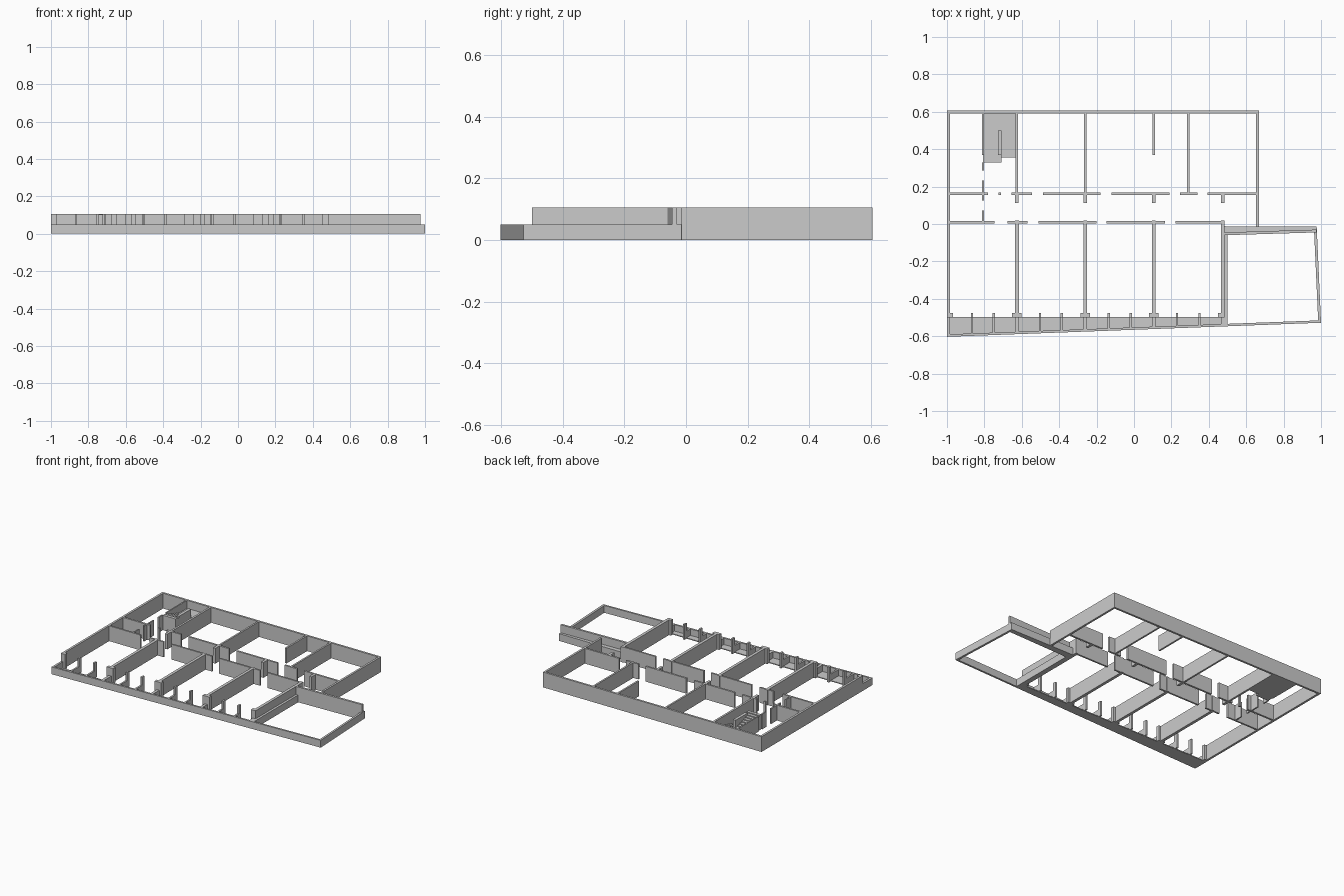
import bpy, bmesh

H = 0.105    # full wall height
LOW = 0.05   # parapet height


def prism(name, pts, z0=0.0, z1=H):
    """Extrude a plan outline (counter-clockwise) from z0 to z1."""
    bm = bmesh.new()
    face = bm.faces.new([bm.verts.new((x, y, z0)) for x, y in pts])
    ext = bmesh.ops.extrude_face_region(bm, geom=[face])
    top = [v for v in ext["geom"] if isinstance(v, bmesh.types.BMVert)]
    bmesh.ops.translate(bm, verts=top, vec=(0, 0, z1 - z0))
    bmesh.ops.recalc_face_normals(bm, faces=bm.faces)
    me = bpy.data.meshes.new(name)
    bm.to_mesh(me)
    bm.free()
    ob = bpy.data.objects.new(name, me)
    bpy.context.collection.objects.link(ob)
    return ob


def box(name, x0, x1, y0, y1, z0=0.0, z1=H):
    return prism(name, [(x0, y0), (x1, y0), (x1, y1), (x0, y1)], z0, z1)


def front_y(x):
    """Outer line of the slanted front parapet."""
    return -0.603 + 0.0375 * (x + 1)


# outer shell
prism("outer_wall", [(-1, -0.5), (-0.985, -0.5), (-0.985, 0.592), (0.653, 0.592),
                     (0.653, -0.015), (0.667, -0.015), (0.667, 0.606), (-1, 0.606)])
box("left_parapet", -1, -0.985, front_y(-1) + 0.01, -0.5, 0, LOW)

# slanted front parapet and balcony floor
prism("front_parapet", [(-1, front_y(-1)), (1, front_y(1)),
                        (0.999, front_y(1) + 0.013), (-1, front_y(-1) + 0.013)], 0, LOW)
prism("balcony_floor", [(-0.99, front_y(-1) + 0.006), (0.485, front_y(0.485) + 0.006),
                        (0.485, -0.497), (-0.99, -0.497)], 0, 0.006)

# terrace: low side wall, rear ledge, tall screen, inner kerb
prism("terrace_side", [(0.985, front_y(1) + 0.005), (1, front_y(1)),
                       (0.977, -0.02), (0.962, -0.02)], 0, LOW)
prism("terrace_ledge", [(0.483, -0.06), (0.977, -0.045), (0.977, -0.014), (0.483, -0.012)], 0, LOW)
prism("terrace_screen", [(0.483, -0.06), (0.977, -0.045), (0.977, -0.03), (0.483, -0.045)], LOW, H)
box("terrace_kerb", 0.483, 0.5, front_y(0.49) + 0.006, -0.055, 0, LOW)

# front room cross walls with T ends, and stubs across the corridor
for x in (-0.626, -0.26, 0.106, 0.474):
    box("cross_wall", x - 0.01, x + 0.01, -0.5, 0.02)
    box("balcony_divider", x - 0.01, x + 0.01, front_y(x) + 0.006, -0.5, 0, LOW)
    box("wall_end", x - 0.025, x + (0.025 if x < 0.4 else 0.01), -0.5, -0.477)
    box("corridor_stub", x - 0.009, x + 0.009, 0.112, 0.16)
box("wall_end", -0.985, -0.968, -0.5, -0.477)

# slim fins between the cross walls
for x in (-0.866, -0.75, -0.502, -0.386, -0.135, -0.017, 0.23, 0.35):
    box("fin", x - 0.006, x + 0.006, -0.5, -0.475)
    box("fin_base", x - 0.006, x + 0.006, front_y(x) + 0.006, -0.5, 0, LOW)

# corridor walls with door gaps
for a, b in ((-0.985, -0.78), (-0.724, -0.71), (-0.655, -0.545), (-0.487, -0.178),
             (-0.12, 0.19), (0.245, 0.34), (0.393, 0.653)):
    box("corridor_north", a, b, 0.156, 0.169)
for a, b in ((-0.985, -0.745), (-0.676, -0.57), (-0.51, -0.2), (-0.146, 0.165), (0.222, 0.474)):
    box("corridor_south", a, b, 0.004, 0.016)

# back room partitions
for x, t, y in ((-0.626, 0.007, 0.16), (-0.26, 0.006, 0.16), (0.106, 0.006, 0.37), (0.29, 0.006, 0.16)):
    box("back_partition", x - t, x + t, y, 0.592)
for a, b in ((0.37, 0.592), (0.285, 0.33), (0.125, 0.232), (0.015, 0.072)):
    box("lobby_partition", -0.812, -0.803, a, b)

# half-turn stair
N = 8
box("stair_landing", -0.806, -0.63, 0.5, 0.592, 0, LOW)
box("stair_spine", -0.728, -0.708, 0.37, 0.5)
for i in range(N):
    d0, d1 = 0.145 / N, 0.17 / N
    box("lower_step", -0.708, -0.63, 0.355 + i * d0, 0.355 + (i + 1) * d0, 0, LOW * (i + 1) / (N + 1))
    box("upper_step", -0.806, -0.708, 0.5 - (i + 1) * d1, 0.5 - i * d1, 0, LOW + (H - LOW) * (i + 1) / N - 0.003)
